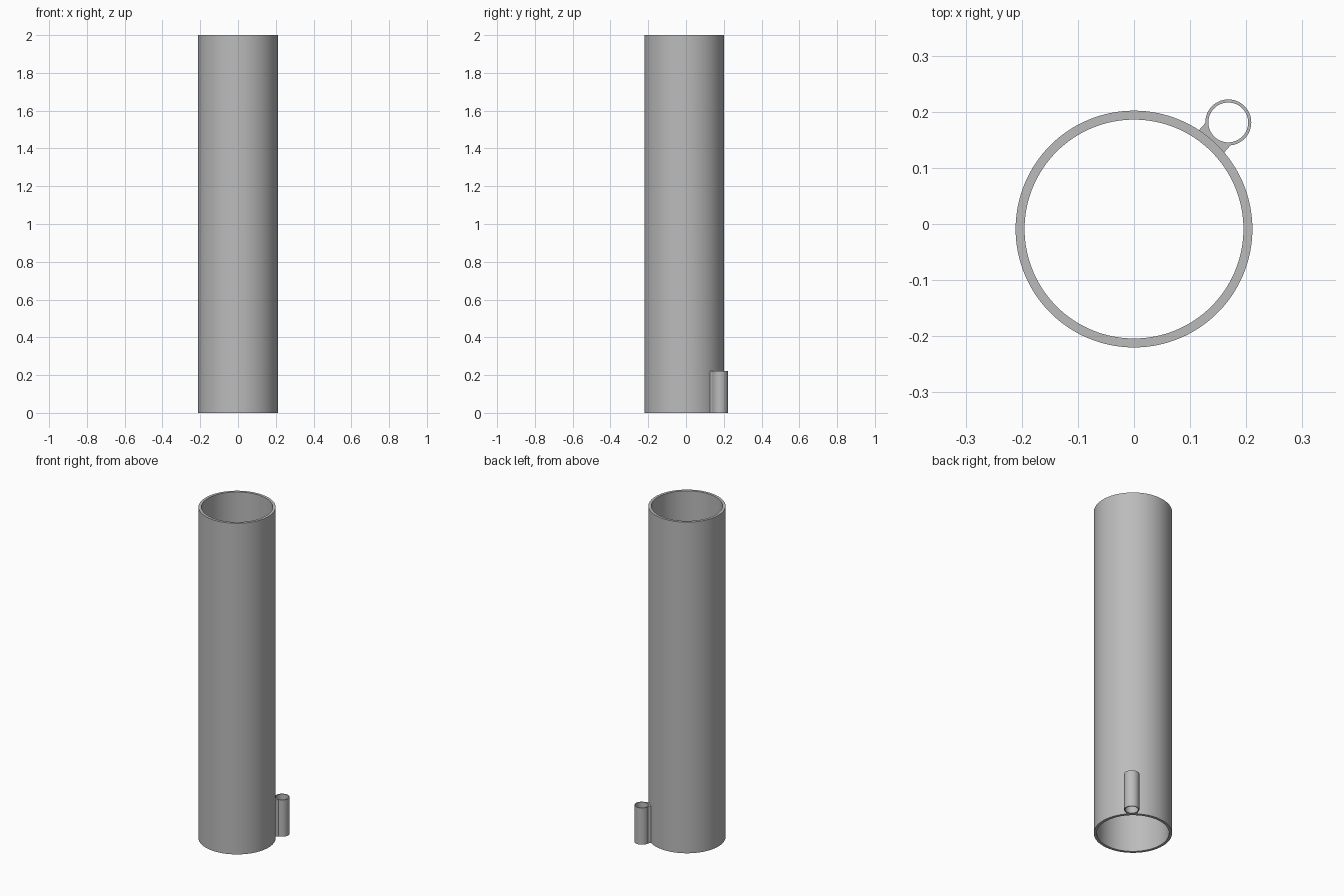
import bpy
import bmesh
from math import sin, cos, asin, atan2, hypot, pi, radians
from mathutils import Vector

cube = bpy.data.objects.get("Cube")
if cube:
    bpy.data.objects.remove(cube, do_unlink=True)

# Plain grey material
grey = bpy.data.materials.new("plain_grey")
grey.use_nodes = True
colour = (0.5, 0.5, 0.5, 1)
grey.diffuse_color = colour
grey.node_tree.nodes["Principled BSDF"].inputs["Base Color"].default_value = colour

MAIN = Vector((0, -0.009))
LUG = Vector((0.168, 0.181))
MAIN_R, MAIN_BORE = 0.211, 0.195
LUG_R, LUG_BORE = 0.041, 0.0355
HEIGHT, LUG_HEIGHT = 2.0, 0.222
WEB_HALF = 0.03


def arc(centre, radius, start, end, count):
    """Points along an arc, including both ends."""
    steps = [start + (end - start) * i / (count - 1) for i in range(count)]
    return [centre + Vector((cos(a), sin(a))) * radius for a in steps]


def finish(name, bm):
    bmesh.ops.recalc_face_normals(bm, faces=bm.faces)
    mesh = bpy.data.meshes.new(name)
    bm.to_mesh(mesh)
    bm.free()
    mesh.materials.append(grey)
    obj = bpy.data.objects.new(name, mesh)
    bpy.context.collection.objects.link(obj)
    bpy.ops.object.select_all(action="DESELECT")
    obj.select_set(True)
    bpy.context.view_layer.objects.active = obj
    bpy.ops.object.shade_smooth_by_angle(angle=radians(30))
    return obj


def tube(name, centre, outer, bore, height, sides):
    """Open-ended pipe: four rings joined into a closed wall."""
    bm = bmesh.new()
    rings = []
    for radius, z in ((outer, 0), (outer, height), (bore, height), (bore, 0)):
        points = arc(centre, radius, 0, 2 * pi, sides + 1)[:-1]
        rings.append([bm.verts.new((p.x, p.y, z)) for p in points])
    for k, ring in enumerate(rings):
        above = rings[(k + 1) % len(rings)]
        for i in range(sides):
            j = (i + 1) % sides
            bm.faces.new((ring[i], ring[j], above[j], above[i]))
    return finish(name, bm)


def prism(name, outline, height):
    """Upright solid from a flat outline."""
    bm = bmesh.new()
    base = bm.faces.new([bm.verts.new((p.x, p.y, 0)) for p in outline])
    top = bmesh.ops.extrude_face_region(bm, geom=[base])["geom"]
    verts = [g for g in top if isinstance(g, bmesh.types.BMVert)]
    bmesh.ops.translate(bm, vec=(0, 0, height), verts=verts)
    return finish(name, bm)


tube("main_tube", MAIN, MAIN_R, MAIN_BORE, HEIGHT, 128)
tube("side_tube", LUG, LUG_R, LUG_BORE, LUG_HEIGHT, 64)

# Web filling the gap between the two tubes, sunk slightly into each wall
direction = LUG - MAIN
heading = atan2(direction.y, direction.x)
sink = 0.001
main_spread = asin(WEB_HALF / (MAIN_R - sink))
lug_spread = asin(WEB_HALF / (LUG_R - sink))
outline = arc(MAIN, MAIN_R - sink, heading - main_spread, heading + main_spread, 13)
outline += arc(LUG, LUG_R - sink, heading + pi - lug_spread, heading + pi + lug_spread, 17)
prism("joining_web", outline, LUG_HEIGHT)
